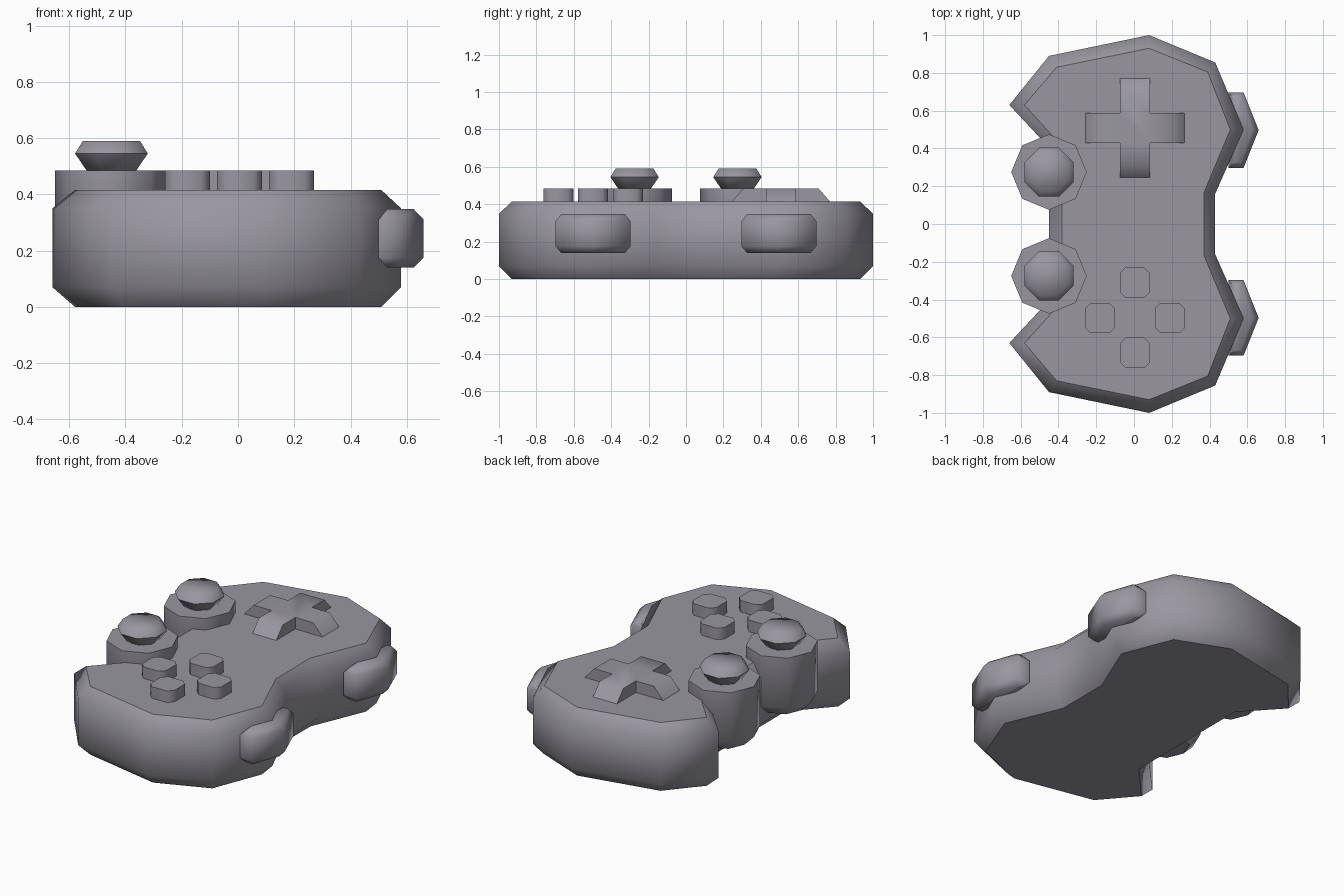
import bpy, bmesh, math

cube = bpy.data.objects.get("Cube")
if cube:
    bpy.data.objects.remove(cube, do_unlink=True)

grey = bpy.data.materials.new("lavender_grey")
grey.use_nodes = True
colour = (0.32, 0.305, 0.35, 1)
grey.diffuse_color = colour
grey.node_tree.nodes["Principled BSDF"].inputs["Base Color"].default_value = colour


def loft(name, rings, sharp_caps=True, limit=62, at=(0, 0)):
    """Stack of (outline, height) rings, capped at both ends."""
    bm = bmesh.new()
    loops = [[bm.verts.new((x + at[0], y + at[1], z)) for x, y in outline]
             for outline, z in rings]
    n = len(loops[0])
    for low, high in zip(loops, loops[1:]):
        for i in range(n):
            j = (i + 1) % n
            bm.faces.new((low[i], low[j], high[j], high[i]))
    caps = {bm.faces.new(loops[0][::-1]), bm.faces.new(loops[-1])}
    bmesh.ops.recalc_face_normals(bm, faces=bm.faces[:])
    for f in bm.faces:
        f.smooth = True
    for e in bm.edges:
        on_cap = sharp_caps and any(f in caps for f in e.link_faces)
        e.smooth = not (on_cap or e.calc_face_angle(0) > math.radians(limit))
    mesh = bpy.data.meshes.new(name)
    bm.to_mesh(mesh)
    bm.free()
    mesh.materials.append(grey)
    obj = bpy.data.objects.new(name, mesh)
    bpy.context.collection.objects.link(obj)
    return obj


def mirrored(half):
    """Close an outline across the y = 0 plane."""
    return half + [(x, -y) for x, y in reversed(half)]


def octagon(radius, turn=0):
    return [(radius * math.cos(math.tau * i / 8 + turn),
             radius * math.sin(math.tau * i / 8 + turn)) for i in range(8)]


def cross(arm, reach):
    quarter = [(reach, -arm), (reach, arm), (arm, arm)]
    points = []
    for _ in range(4):
        points += quarter
        quarter = [(-y, x) for x, y in quarter]
    return points


# Body: two-lobed shell with chamfered rims
outer = mirrored([(.43, .16), (.58, .5), (.43, .855), (.08, 1),
                  (-.45, .89), (-.66, .63), (-.45, .405)])
inner = mirrored([(.37, .165), (.51, .5), (.39, .805), (.08, .93),
                  (-.41, .83), (-.58, .63), (-.38, .41)])
loft("body", [(inner, 0), (outer, .07), (outer, .35), (inner, .415)])

# Shoulder triggers and thumb sticks, one per lobe
trigger_rim = [(.5, -.2), (.58, -.2), (.66, 0), (.58, .2), (.5, .2)]
trigger_cap = [(.53, -.17), (.565, -.17), (.625, 0), (.565, .17), (.53, .17)]
for side, label in ((1, "back"), (-1, "front")):
    loft(label + "_trigger", [(trigger_cap, .14), (trigger_rim, .175),
                              (trigger_rim, .31), (trigger_cap, .347)],
         sharp_caps=False, at=(0, .497 * side))
    spot = (-.45, .275 * side)
    loft(label + "_stick_base", [(octagon(.135), .115), (octagon(.2), .18),
                                 (octagon(.2), .485)], at=spot)
    turn = math.pi / 8
    loft(label + "_stick", [(octagon(.092, turn), .48), (octagon(.14, turn), .545),
                            (octagon(.11, turn), .59)], sharp_caps=False, at=spot)

# Direction pad with sloping arm ends
loft("direction_pad", [(cross(.08, .267), .41), (cross(.08, .2), .485)],
     sharp_caps=False, at=(.005, .508))

# Four action buttons with clipped corners
a, b = .08, .05
button = [(a, -b), (a, b), (b, a), (-b, a), (-a, b), (-a, -b), (-b, -a), (b, -a)]
for label, spot in (("inner", (.005, -.31)), ("left", (-.18, -.498)),
                    ("right", (.19, -.498)), ("outer", (.005, -.682))):
    loft(label + "_button", [(button, .41), (button, .485)], at=spot)
